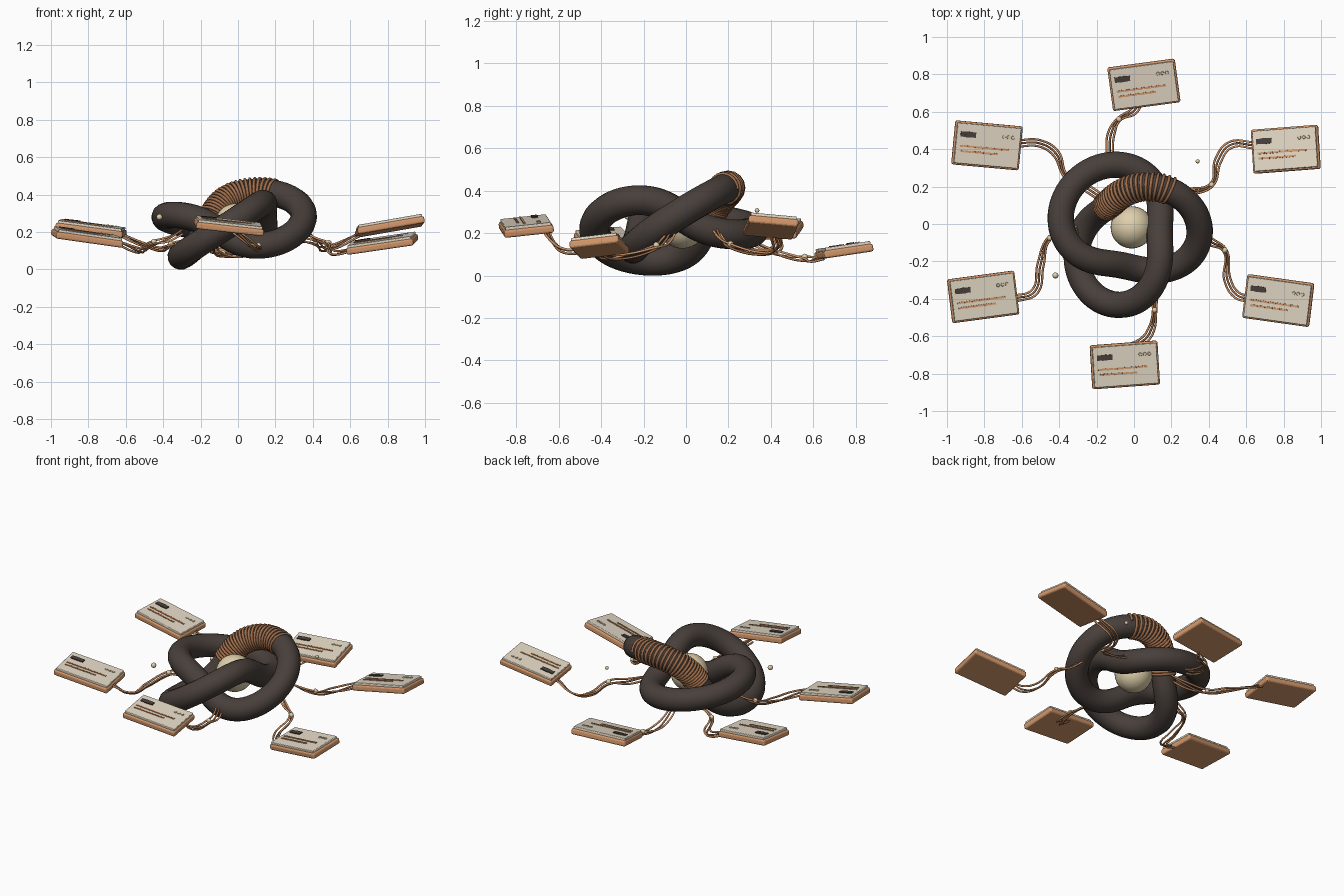
import bpy, bmesh, math
from mathutils import Matrix, Vector

if "Cube" in bpy.data.objects:
    bpy.data.objects.remove(bpy.data.objects["Cube"])


def material(name, rgb):
    m = bpy.data.materials.new(name)
    m.diffuse_color = (*rgb, 1)
    m.use_nodes = True
    m.node_tree.nodes["Principled BSDF"].inputs["Base Color"].default_value = m.diffuse_color
    return m


DARK = material("dark brown", (0.065, 0.05, 0.043))
COPPER = material("copper", (0.65, 0.31, 0.145))
BRONZE = material("bronze", (0.35, 0.155, 0.07))
CREAM = material("cream", (0.77, 0.69, 0.56))
PEARL = material("pearl", (0.74, 0.63, 0.41))


def add_mesh(name, bm, mat, matrix=None):
    me = bpy.data.meshes.new(name)
    bm.to_mesh(me)
    bm.free()
    me.materials.append(mat)
    ob = bpy.data.objects.new(name, me)
    bpy.context.collection.objects.link(ob)
    if matrix is not None:
        ob.matrix_world = matrix
    return ob


def tube(name, pts, radius, mat, cyclic=False, smooth_path=False, res=2):
    cu = bpy.data.curves.new(name, 'CURVE')
    cu.dimensions = '3D'
    cu.bevel_depth = radius
    cu.bevel_resolution = res
    cu.use_fill_caps = True
    cu.resolution_u = 8
    if smooth_path:
        sp = cu.splines.new('BEZIER')
        sp.bezier_points.add(len(pts) - 1)
        for b, p in zip(sp.bezier_points, pts):
            b.co = p
            b.handle_left_type = b.handle_right_type = 'AUTO'
    else:
        sp = cu.splines.new('POLY')
        sp.points.add(len(pts) - 1)
        for q, p in zip(sp.points, pts):
            q.co = (*p, 1)
    sp.use_cyclic_u = cyclic
    sp.use_smooth = True
    cu.materials.append(mat)
    ob = bpy.data.objects.new(name, cu)
    bpy.context.collection.objects.link(ob)
    bpy.ops.object.select_all(action='DESELECT')
    ob.select_set(True)
    bpy.context.view_layer.objects.active = ob
    bpy.ops.object.convert(target='MESH')


def ball(name, loc, r, seg=16):
    bm = bmesh.new()
    bmesh.ops.create_uvsphere(bm, u_segments=seg, v_segments=seg // 2, radius=r)
    for f in bm.faces:
        f.smooth = True
    add_mesh(name, bm, PEARL, Matrix.Translation(loc))


# Tilted three-lobed knot
def knot(t):
    r = 0.282 + 0.104 * math.cos(3 * t)
    a = 2 * t + math.radians(10)
    x, y = r * math.cos(a), r * math.sin(a)
    h = 0.107 * math.sin(3 * t)
    z = 0.242 + 0.18 * x + 0.155 * y + h
    return Vector((x - 0.24 * h - 0.038, y - 0.19 * h - 0.048, z))


N = 200
tube("knot", [knot(2 * math.pi * i / N) for i in range(N)], 0.071, DARK, True, res=6)

# Wire winding around the high arc of the knot
coil, turns, step = [], 23, 16
t0, t1 = math.radians(17), math.radians(60)
for i in range(turns * step + 1):
    t = t0 + (t1 - t0) * i / (turns * step)
    tan = (knot(t + 0.01) - knot(t - 0.01)).normalized()
    side = tan.cross(Vector((0, 0, 1))).normalized()
    up = side.cross(tan)
    a = 2 * math.pi * i / step
    coil.append(knot(t) + 0.072 * (math.cos(a) * side + math.sin(a) * up))
tube("winding", coil, 0.0085, BRONZE, res=1)

# Central sphere and loose beads
ball("core", (-0.012, -0.018, 0.24), 0.113, 32)
ball("floating_bead_small", (0.34, 0.335, 0.307), 0.011)
ball("floating_bead_large", (-0.42, -0.275, 0.28), 0.016)


def add_box(bm, loc, size):
    m = Matrix.Translation(loc) @ Matrix.Diagonal((*size, 1))
    bmesh.ops.create_cube(bm, size=1, matrix=m)


def slab(name, z, size, bevel, mat, matrix):
    bm = bmesh.new()
    add_box(bm, (0, 0, z), size)
    bmesh.ops.bevel(bm, geom=bm.edges[:], offset=bevel, segments=3,
                    profile=0.5, affect='EDGES')
    add_mesh(name, bm, mat, matrix)


def board(i, loc, turn, sx, sy):
    # Frame of a board from its turn and its slopes along x and y
    n = Vector((-sx, -sy, 1)).normalized()
    a = math.radians(turn)
    u = Vector((math.cos(a), math.sin(a), 0))
    u = (u - n * u.dot(n)).normalized()
    M = Matrix.Translation(loc) @ Matrix((u, n.cross(u), n)).transposed().to_4x4()
    slab(f"board_base_{i}", -0.008, (0.364, 0.236, 0.037), 0.011, COPPER, M)
    slab(f"board_plate_{i}", 0.014, (0.345, 0.217, 0.020), 0.004, CREAM, M)
    # Chip made of three overlapping pads
    bm = bmesh.new()
    for k in range(3):
        add_box(bm, (-0.137 + 0.027 * k, 0.05, 0.026),
                (0.029, 0.028 + 0.003 * (k % 2), 0.006 + 0.001 * k))
    add_mesh(f"board_chip_{i}", bm, DARK, M)
    # Two rows of dashes
    bm = bmesh.new()
    for start, count, v in ((-0.139, 13, -0.014), (-0.134, 10, -0.042)):
        for k in range(count):
            add_box(bm, (start + 0.0205 * k, v + 0.001 * (k % 2), 0.0255),
                    (0.019, 0.010, 0.005))
    add_mesh(f"board_dashes_{i}", bm, COPPER, M)
    # Three round studs
    bm = bmesh.new()
    for k in range(3):
        bmesh.ops.create_cone(bm, cap_ends=True, segments=12, radius1=0.010,
                              radius2=0.008, depth=0.006,
                              matrix=Matrix.Translation((0.083 + 0.024 * k, 0.054, 0.0255)))
    add_mesh(f"board_studs_{i}", bm, PEARL, M)


# Six boards: centre, turn, slope along x, slope along y
boards = [
    ((0.053, 0.743, 0.12), 7.8, 0.0, 0.15),
    ((0.810, 0.400, 0.235), 3.5, 0.18, -0.08),
    ((0.770, -0.410, 0.142), -7, 0.16, 0.10),
    ((-0.048, -0.754, 0.235), 3.5, -0.12, 0.10),
    ((-0.805, -0.390, 0.175), 7, -0.15, 0.06),
    ((-0.785, 0.420, 0.220), -5.5, -0.13, 0.05),
]
for i, b in enumerate(boards, 1):
    board(i, *b)

# Cable paths from the knot to each board, and which point carries a bead
paths = [
    ([(-0.12, 0.28, 0.18), (-0.13, 0.39, 0.12), (-0.12, 0.49, 0.09),
      (-0.08, 0.56, 0.08), (0.0, 0.605, 0.075), (0.03, 0.66, 0.09)], 3),
    ([(0.17, 0.14, 0.22), (0.29, 0.17, 0.17), (0.415, 0.21, 0.14),
      (0.45, 0.34, 0.11), (0.51, 0.42, 0.12), (0.65, 0.42, 0.19)], 2),
    ([(0.34, -0.06, 0.22), (0.42, -0.10, 0.16), (0.485, -0.14, 0.135),
      (0.50, -0.30, 0.09), (0.55, -0.38, 0.09), (0.62, -0.40, 0.115)], 2),
    ([(0.06, -0.27, 0.15), (0.10, -0.37, 0.12), (0.11, -0.46, 0.12),
      (0.085, -0.58, 0.12), (0.04, -0.63, 0.16), (-0.03, -0.66, 0.215)], 2),
    ([(-0.30, -0.03, 0.20), (-0.38, -0.05, 0.16), (-0.45, -0.075, 0.14),
      (-0.50, -0.22, 0.11), (-0.53, -0.36, 0.10), (-0.64, -0.40, 0.145)], 2),
    ([(-0.16, 0.13, 0.22), (-0.25, 0.19, 0.16), (-0.36, 0.25, 0.13),
      (-0.42, 0.38, 0.11), (-0.50, 0.43, 0.13), (-0.63, 0.43, 0.19)], 2),
]
wire_mats = (COPPER, BRONZE, COPPER)
for i, (pts, bead) in enumerate(paths, 1):
    pts = [Vector(p) for p in pts]
    for k in range(3):
        out = []
        for j, p in enumerate(pts):
            d = pts[min(j + 1, 5)] - pts[max(j - 1, 0)]
            side = Vector((-d.y, d.x, 0)).normalized()
            drop = 0.012 * math.sin(2.1 * k + j)
            spread = 0.009 if j == bead else 0.017
            out.append(p + side * spread * (k - 1) + Vector((0, 0, drop)))
        tube(f"cable_{i}_{k + 1}", out, 0.006, wire_mats[k], smooth_path=True, res=1)
    ball(f"cable_bead_{i}", pts[bead] + Vector((0, 0, 0.008)), 0.015)
